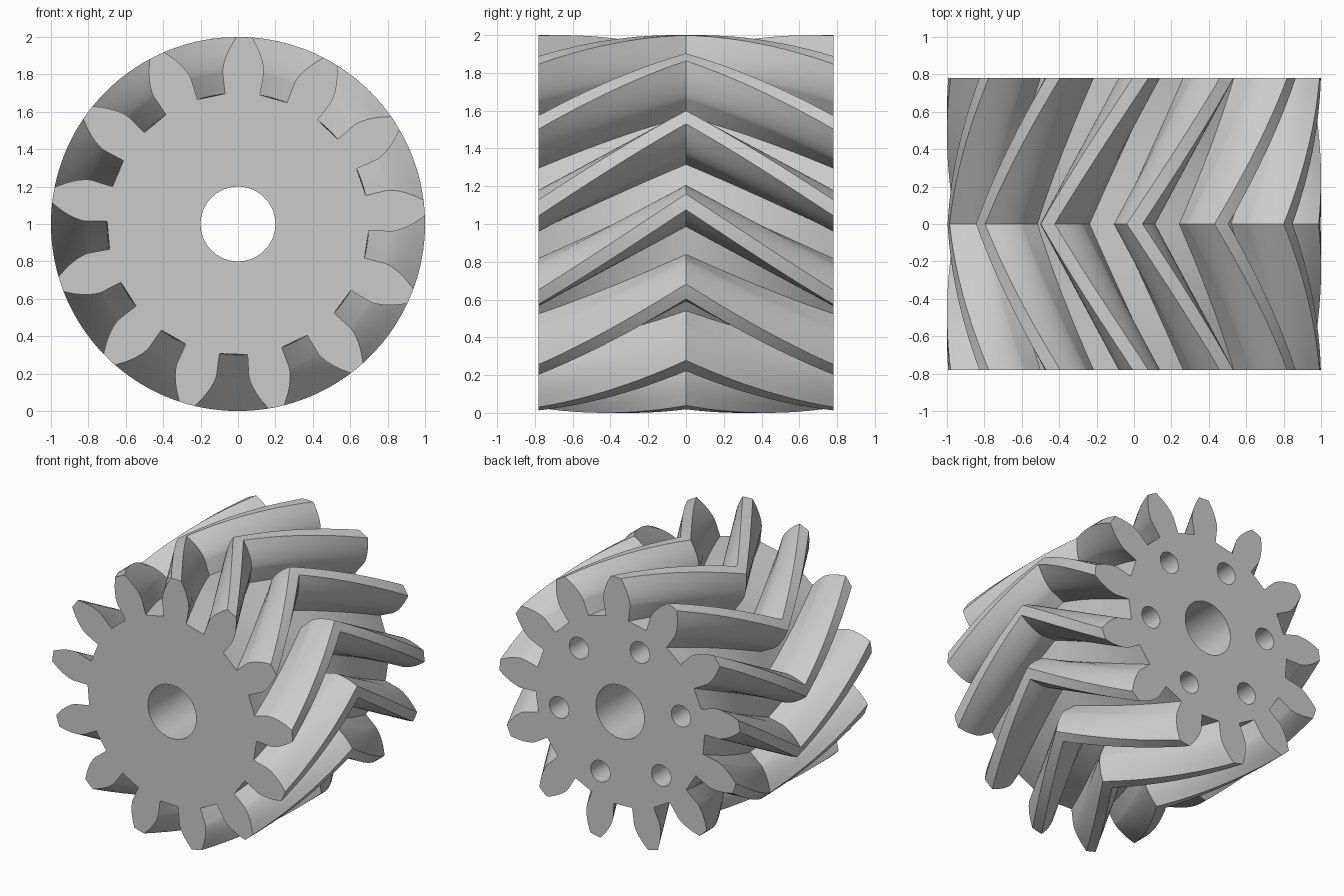
import bpy, bmesh
from math import acos, cos, sin, tan, pi, radians

if "Cube" in bpy.data.objects:
    bpy.data.objects.remove(bpy.data.objects["Cube"], do_unlink=True)

TEETH = 13
HALF_WIDTH = 0.78
ROOT, PITCH, TIP = 0.70, 2 * TEETH / (TEETH + 2) / 2, 1.0
BASE = PITCH * cos(radians(20))
TWIST = radians(29.5)
START = radians(88)
RINGS = 12      # slices in each half
STEPS = 8       # points along each tooth flank

steel = bpy.data.materials.new("light grey steel")
steel.use_nodes = True
grey = (0.6, 0.6, 0.6, 1)
steel.diffuse_color = grey
steel.node_tree.nodes["Principled BSDF"].inputs["Base Color"].default_value = grey


def inv(a):
    return tan(a) - a


def tooth_flank():
    """Involute flank as (radius, half angle), from root to tip."""
    half_base = pi / (2 * TEETH) + inv(radians(20))
    points = [(ROOT, half_base - 0.002)]
    for i in range(STEPS + 1):
        a = acos(BASE / TIP) * i / STEPS
        points.append((BASE / cos(a), half_base - inv(a)))
    return points


def gear_profile():
    """Closed outline as (radius, angle)."""
    flank = tooth_flank()
    tooth = [(r, -a) for r, a in flank] + [(TIP, 0)] + [(r, a) for r, a in reversed(flank)]
    return [(r, a + START + 2 * pi * k / TEETH) for k in range(TEETH) for r, a in tooth]


# Herringbone body: twist the outline towards the middle and back again
bm = bmesh.new()
profile = gear_profile()
rings = []
for i in range(-RINGS, RINGS + 1):
    t = i / RINGS
    turn = TWIST * (1 - abs(t))
    rings.append([bm.verts.new((r * cos(a + turn), t * HALF_WIDTH, 1 + r * sin(a + turn)))
                  for r, a in profile])
for low, high in zip(rings, rings[1:]):
    for j in range(len(low)):
        k = (j + 1) % len(low)
        bm.faces.new((low[j], low[k], high[k], high[j]))
bm.faces.new(rings[0])
bm.faces.new(rings[-1])
bmesh.ops.recalc_face_normals(bm, faces=bm.faces)
mesh = bpy.data.meshes.new("herringbone_gear")
bm.to_mesh(mesh)
bm.free()
gear = bpy.data.objects.new("herringbone_gear", mesh)
bpy.context.collection.objects.link(gear)
mesh.materials.append(steel)


def drill(name, x, z, radius, y_from, y_to, sides):
    """Cut a round hole along y."""
    bpy.ops.mesh.primitive_cylinder_add(
        vertices=sides, radius=radius, depth=y_to - y_from,
        location=(x, (y_from + y_to) / 2, z), rotation=(pi / 2, 0, 0))
    cutter = bpy.context.object
    cutter.name = name
    cutter.hide_render = True
    cutter.data.materials.append(steel)
    mod = gear.modifiers.new(name, "BOOLEAN")
    mod.operation = "DIFFERENCE"
    mod.solver = "EXACT"
    mod.object = cutter
    bpy.ops.object.select_all(action="DESELECT")
    gear.select_set(True)
    bpy.context.view_layer.objects.active = gear
    bpy.ops.object.modifier_apply(modifier=name)
    bpy.data.objects.remove(cutter, do_unlink=True)


# Shaft bore right through, and six blind holes in the back face
drill("shaft_bore", 0, 1, 0.2, -1, 1, 64)
for k in range(6):
    a = radians(48.5 + 60 * k)
    drill("back_hole", 0.515 * cos(a), 1 + 0.515 * sin(a), 0.08, 0.38, 1, 32)

# Smooth flanks with crisp edges
bpy.ops.object.shade_smooth_by_angle(angle=radians(30))
